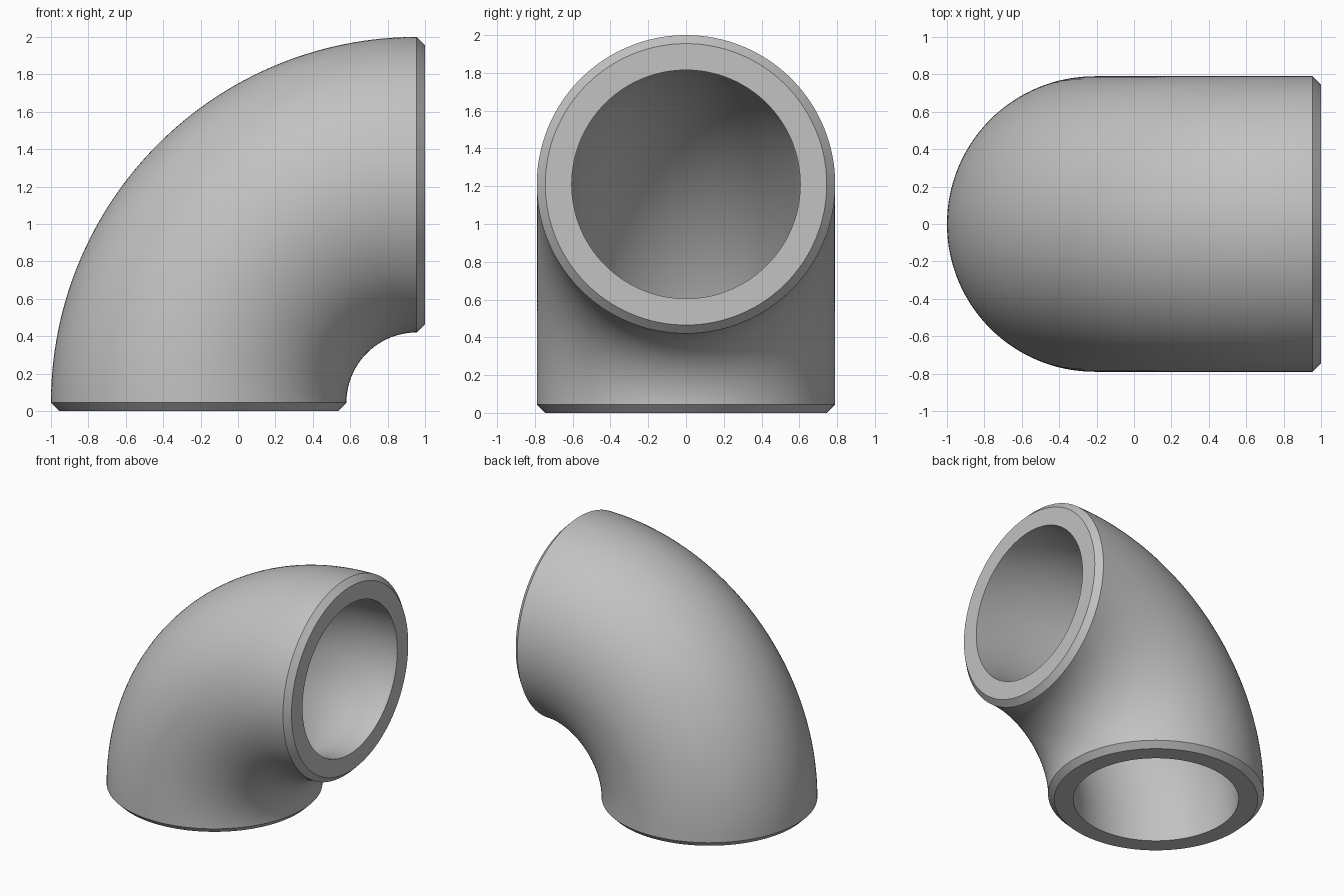
import bpy
import bmesh
from math import sin, cos, pi, radians
from mathutils import Vector

if "Cube" in bpy.data.objects:
    bpy.data.objects.remove(bpy.data.objects["Cube"], do_unlink=True)

OUTER, BORE = 0.79, 0.605   # pipe radii
BEND = 1.165                # centre line radius of the bend
LIP = 0.045                 # chamfer size at both mouths
SIDES, STEPS = 128, 64
PIVOT = Vector((1 - LIP, 0, LIP))


def ring(bm, angle, radius, straight=0.0):
    """Circle of vertices across the pipe; straight moves it along the pipe."""
    outward = Vector((-cos(angle), 0, sin(angle)))
    along = Vector((sin(angle), 0, cos(angle)))
    centre = PIVOT + outward * BEND + along * straight
    verts = []
    for i in range(SIDES):
        a = 2 * pi * i / SIDES
        offset = outward * cos(a) + Vector((0, 1, 0)) * sin(a)
        verts.append(bm.verts.new(centre + offset * radius))
    return verts


# Material
steel = bpy.data.materials.new("plain grey steel")
steel.use_nodes = True
grey = (0.54, 0.54, 0.54, 1)
steel.diffuse_color = grey
steel.node_tree.nodes["Principled BSDF"].inputs["Base Color"].default_value = grey

# Outer wall from mouth to mouth, then back through the bore
bm = bmesh.new()
bends = [pi / 2 * i / STEPS for i in range(STEPS + 1)]
rings = [ring(bm, 0, OUTER - LIP, -LIP)]
rings += [ring(bm, a, OUTER) for a in bends]
rings += [ring(bm, pi / 2, OUTER - LIP, LIP), ring(bm, pi / 2, BORE, LIP)]
rings += [ring(bm, a, BORE) for a in reversed(bends)]
rings += [ring(bm, 0, BORE, -LIP)]

# Skin between neighbouring rings; the last joins the first as the lower rim
for k, low in enumerate(rings):
    high = rings[(k + 1) % len(rings)]
    for i in range(SIDES):
        j = (i + 1) % SIDES
        bm.faces.new((low[i], low[j], high[j], high[i]))
bmesh.ops.recalc_face_normals(bm, faces=bm.faces)

mesh = bpy.data.meshes.new("pipe_elbow")
bm.to_mesh(mesh)
bm.free()
mesh.materials.append(steel)
elbow = bpy.data.objects.new("pipe_elbow", mesh)
bpy.context.collection.objects.link(elbow)

# Smooth walls with crisp chamfer edges
bpy.ops.object.select_all(action="DESELECT")
elbow.select_set(True)
bpy.context.view_layer.objects.active = elbow
bpy.ops.object.shade_smooth_by_angle(angle=radians(30))
